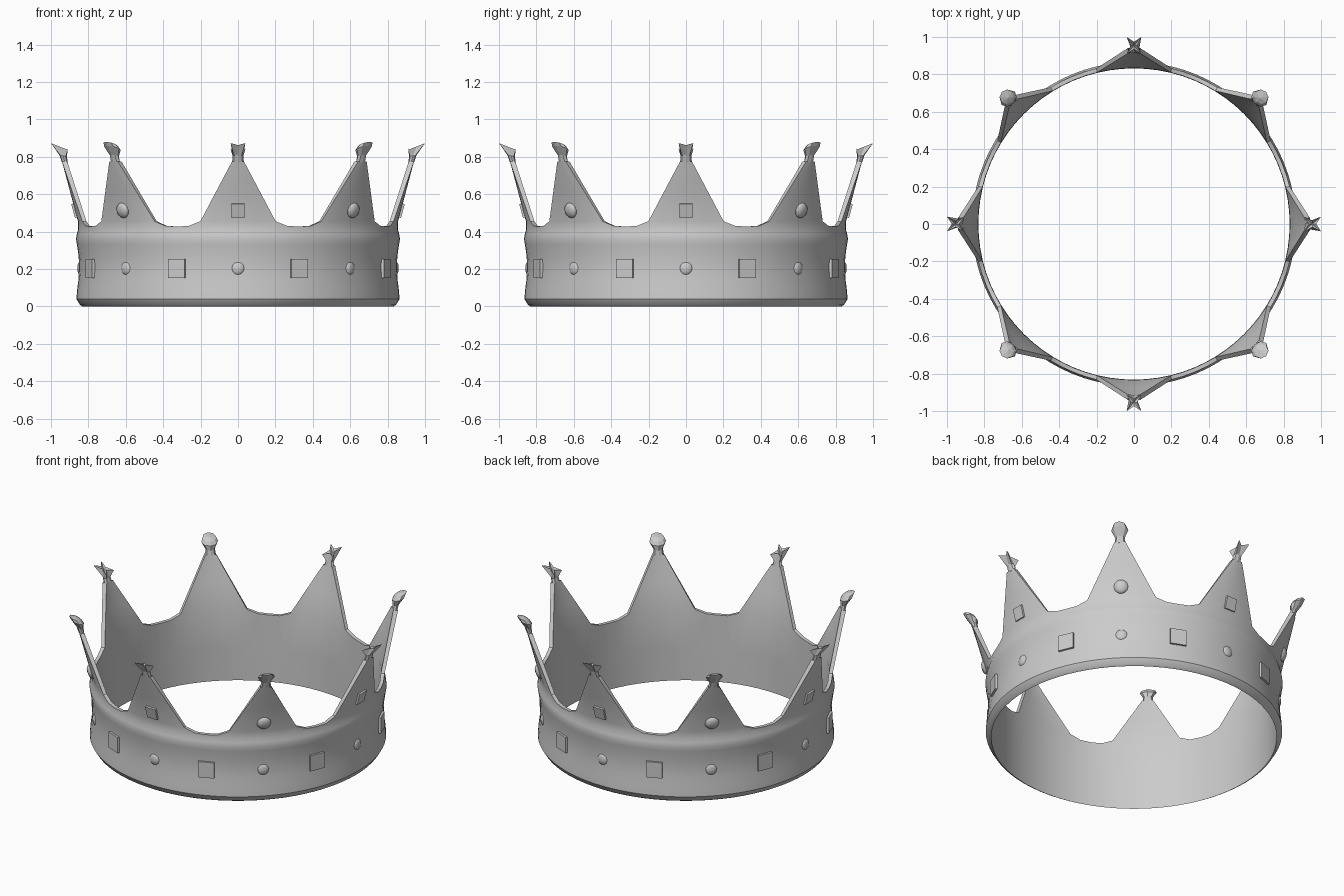
import bpy, bmesh, math
from mathutils import Vector, Matrix

if "Cube" in bpy.data.objects:
    bpy.data.objects.remove(bpy.data.objects["Cube"])

HALF = 13.6                                   # half angle of a spike base
COLS = [-22.5, -18, -HALF, -9, -4.5, 0, 4.5, 9, HALF, 18, 22.5]
RIM = {22.5: .427, 18: .43}                   # scooped rim height, spikes start at .455
OUTER = [(.832, 0), (.845, .008), (.864, .04), (.86, .09), (.852, .15), (.85, .21),
         (.852, .27), (.861, .33), (.866, .36), (.862, .385), (.855, .41)]


def place(r, t, z, ang):
    c, s = math.cos(ang), math.sin(ang)
    return Vector((r * c - t * s, r * s + t * c, z))


def polar(r, a, z, ang):
    a = math.radians(a)
    return place(r * math.cos(a), r * math.sin(a), z, ang)


def finish(bm, name, smooth=None):
    bmesh.ops.remove_doubles(bm, verts=bm.verts, dist=1e-4)
    bmesh.ops.recalc_face_normals(bm, faces=bm.faces)
    me = bpy.data.meshes.new(name)
    bm.to_mesh(me)
    bm.free()
    ob = bpy.data.objects.new(name, me)
    bpy.context.collection.objects.link(ob)
    if smooth:
        bpy.ops.object.select_all(action='DESELECT')
        ob.select_set(True)
        bpy.context.view_layer.objects.active = ob
        bpy.ops.object.shade_smooth_by_angle(angle=math.radians(smooth))
    return ob


def strip(bm, a, b):
    for i in range(len(a) - 1):
        bm.faces.new([bm.verts.new(p) for p in (a[i], a[i + 1], b[i + 1], b[i])])


# Band with scooped rim and eight outward-leaning spikes
bm = bmesh.new()
for k in range(8):
    ang = k * math.pi / 4
    columns = []
    for a in COLS:
        h = RIM.get(abs(a), .455)
        out = [polar(r, a, z, ang) for r, z in OUTER] + [polar(.856, a, h, ang)]
        inn = [polar(.834, a, h, ang), polar(.832, a, .21, ang), polar(.832, a, 0, ang)]
        columns.append((out, inn))
    for (o1, i1), (o2, i2) in zip(columns, columns[1:]):
        strip(bm, o1, o2)
        strip(bm, i1, i2)
    for n in (0, 1, 8, 9):                    # rim between spikes
        p, q = columns[n], columns[n + 1]
        strip(bm, [p[0][-1], p[1][0]], [q[0][-1], q[1][0]])
    loops = []
    spike = range(2, 9)
    for s in (0, .5, 1):
        outer = [columns[n][0][-1].lerp(place(.941, COLS[n] / HALF * .032, .775, ang), s) for n in spike]
        inner = [columns[n][1][0].lerp(place(.913, COLS[n] / HALF * .032, .775, ang), s) for n in spike]
        loops.append(outer + inner[::-1] + outer[:1])
    for lo, hi in zip(loops, loops[1:]):
        strip(bm, lo, hi)
finish(bm, "crown_band", 30)


# Flared finials: four-pointed stars on the axes, solid buds on the diagonals
def finial(k):
    ang = k * math.pi / 4
    star = k % 2 == 0
    bm = bmesh.new()
    rings = [(.926, .77, .016, .032, 0), (.935, .805, .02, .028, .004)]
    rings += [(.955, .855, .046, .046, .018)] if star else [(.95, .845, .038, .05, .014), (.962, .866, .037, .04, .014)]
    verts = []
    for j, (r, z, u, w, lift) in enumerate(rings):
        ring = []
        for i in range(8):
            th = math.tau * i / 8
            f = .3 if star and j == 2 and i % 2 == 0 else 1
            cu, cw = f * math.cos(th), f * math.sin(th)
            if star and j == 2:
                cu, cw = cu * 1.38, cw * 1.2
            ring.append(bm.verts.new(place(r + u * min(1, max(-1, cu)), w * cw, z + lift * cu, ang)))
        verts.append(ring)
    for a, b in zip(verts, verts[1:]):
        for i in range(8):
            n = (i + 1) % 8
            bm.faces.new((a[i], a[n], b[n], b[i]))
    top = bm.verts.new(place(.952, 0, .835 if star else .872, ang))
    for i in range(8):
        bm.faces.new((verts[-1][i], verts[-1][(i + 1) % 8], top))
    bm.faces.new(verts[0][::-1])
    finish(bm, f"finial_{k}")


# Gems: square plates and rounded stones
def gem(name, deg, r, z, size, tilt=0, stone=False):
    bm = bmesh.new()
    if stone:
        bmesh.ops.create_uvsphere(bm, u_segments=10, v_segments=6, radius=1)
    else:
        bmesh.ops.create_cube(bm, size=1)
    rot = Matrix.Rotation(math.radians(deg), 4, 'Z') @ Matrix.Rotation(math.radians(tilt), 4, 'Y')
    m = Matrix.Translation(polar(r, 0, z, math.radians(deg))) @ rot @ Matrix.Diagonal((*size, 1))
    bmesh.ops.transform(bm, matrix=m, verts=bm.verts)
    finish(bm, name, 40 if stone else None)


for k in range(8):
    finial(k)
    gem(f"band_square_gem_{k}", k * 45 + 22.5, .852, .203, (.024, .096, .1))
    gem(f"band_round_gem_{k}", k * 45, .847, .203, (.013, .035, .035), stone=True)
    if k % 2 == 0:
        gem(f"spike_square_gem_{k}", k * 45, .871, .513, (.022, .072, .076), 15)
    else:
        gem(f"spike_round_gem_{k}", k * 45, .872, .513, (.02, .042, .042), 15, True)
